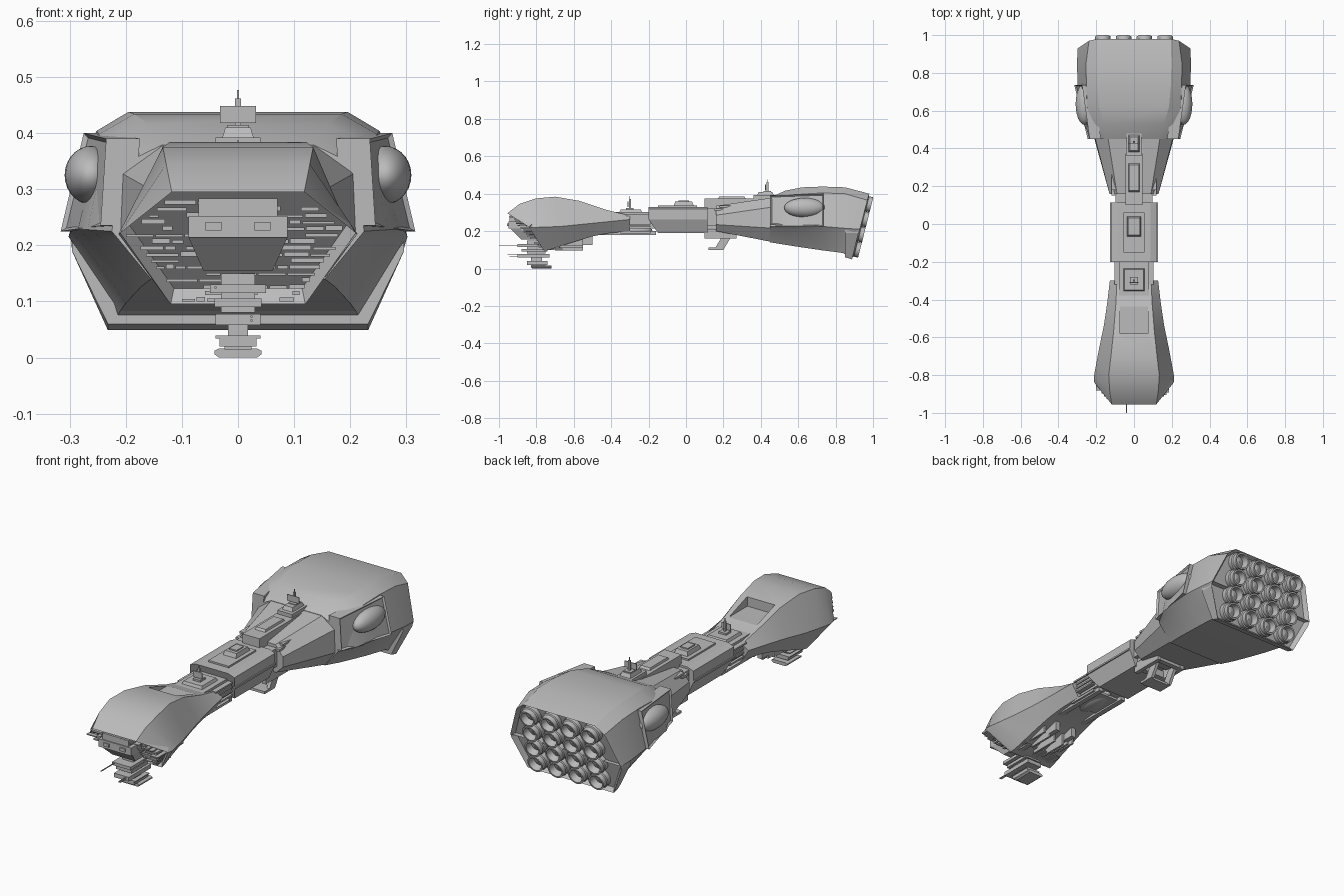
import bpy, bmesh, math, random
from mathutils import Vector, Matrix

if bpy.data.objects.get("Cube"):
    bpy.data.objects.remove(bpy.data.objects["Cube"])
random.seed(4)

grey = bpy.data.materials.new("hull grey")
grey.use_nodes = True
grey.diffuse_color = (0.5, 0.5, 0.5, 1)
grey.node_tree.nodes["Principled BSDF"].inputs["Base Color"].default_value = (0.5, 0.5, 0.5, 1)


def finish(name, bm, smooth=0):
    bmesh.ops.recalc_face_normals(bm, faces=bm.faces)
    mesh = bpy.data.meshes.new(name)
    bm.to_mesh(mesh)
    bm.free()
    obj = bpy.data.objects.new(name, mesh)
    bpy.context.collection.objects.link(obj)
    mesh.materials.append(grey)
    if smooth:
        bpy.ops.object.select_all(action='DESELECT')
        obj.select_set(True)
        bpy.context.view_layer.objects.active = obj
        bpy.ops.object.shade_smooth_by_angle(angle=math.radians(smooth))
    return obj


def loft(name, rails, inset_end=None, inset=0.02, depth=0.02, smooth=0):
    """Skin mirrored rails, listed from the top edge to the bottom edge."""
    bm = bmesh.new()
    rings = []
    for station in zip(*rails):
        half = [Vector(p) for p in station]
        other = [Vector((-p.x, p.y, p.z)) for p in reversed(half)]
        rings.append([bm.verts.new(p) for p in half + other])
    n = len(rings[0])
    for a, b in zip(rings, rings[1:]):
        for i in range(n):
            j = (i + 1) % n
            bm.faces.new((a[i], a[j], b[j], b[i]))
    caps = [bm.faces.new(rings[0]), bm.faces.new(rings[-1])]
    bmesh.ops.recalc_face_normals(bm, faces=bm.faces)
    if inset_end is not None:
        bmesh.ops.inset_region(bm, faces=[caps[inset_end]], thickness=inset, depth=0)
        bmesh.ops.translate(bm, verts=caps[inset_end].verts,
                            vec=-caps[inset_end].normal * depth)
    return finish(name, bm, smooth)


def block(name, x, y, z, taper=1.0, bm=None):
    """Box from (min, max) ranges; taper narrows the top."""
    own = bm is None
    bm = bm or bmesh.new()
    made = bmesh.ops.create_cube(bm, size=1)["verts"]
    for v in made:
        k = taper if v.co.z > 0 else 1
        v.co = Vector((sum(x) / 2 + v.co.x * k * (x[1] - x[0]),
                       sum(y) / 2 + v.co.y * k * (y[1] - y[0]),
                       sum(z) / 2 + v.co.z * (z[1] - z[0])))
    return finish(name, bm) if own else None


def wide(name, hw, y, z, taper=1.0):
    return block(name, (-hw, hw), y, z, taper)


def ellipsoid(name, centre, radii):
    bm = bmesh.new()
    bmesh.ops.create_uvsphere(bm, u_segments=24, v_segments=14, radius=1)
    bmesh.ops.transform(bm, matrix=Matrix.Translation(centre) @ Matrix.Diagonal((*radii, 1)), verts=bm.verts)
    return finish(name, bm, 60)


# Forward hull: smooth hump with a raked, recessed front
head = loft("forward_hull", [
    [(.118, -.955, .295), (.128, -.89, .345), (.134, -.8, .375), (.122, -.7, .384),
     (.108, -.57, .362), (.096, -.42, .312), (.09, -.3, .283)],
    [(.21, -.84, .222), (.213, -.81, .22), (.2, -.74, .222), (.185, -.66, .226),
     (.16, -.54, .238), (.142, -.42, .25), (.128, -.3, .262)],
    [(.12, -.76, .095), (.118, -.73, .1), (.114, -.67, .12), (.11, -.59, .145),
     (.104, -.5, .172), (.098, -.42, .188), (.09, -.3, .2)]],
    inset_end=0, inset=.012, depth=.03, smooth=25)

# Sunken panel behind the hump
cutter = wide("panel_cutter", .075, (-.58, -.385), (.318, .5))
cut = head.modifiers.new("panel", 'BOOLEAN')
cut.object = cutter
cut.solver = 'EXACT'
bpy.context.view_layer.objects.active = head
bpy.ops.object.modifier_apply(modifier="panel")
bpy.data.objects.remove(cutter)

# Front machinery: stacked bars following the rake
bm = bmesh.new()
z = .1
while z < .28:
    reach = .1 + (z - .1) * .8 if z < .215 else .2 - (z - .215) * 1.2
    face_y = -.755 - (z - .095) * .98
    x = -reach
    while x < reach:
        w = random.uniform(.012, .06)
        if random.random() < .8:
            block("", (x, min(x + w, reach)), (face_y - random.uniform(0, .02), face_y + .1),
                  (z, z + random.uniform(.004, .009)), bm=bm)
        x += w + .003
    z += .0115
finish("front_machinery", bm)
wide("bridge_upper", .07, (-.945, -.85), (.252, .283))
wide("bridge_window_band", .088, (-.95, -.85), (.214, .252))
loft("bridge_lower", [[(.088, -.94, .214), (.088, -.82, .214)],
                      [(.062, -.88, .155), (.062, -.78, .155)]])
for side in (-1, 1):
    for k in (.037, .05):
        block("bridge_window", (side * k - .008, side * k + .008), (-.956, -.94), (.226, .242))

# Hanging sensor mast under the bow: stacked plates
for hw, y0, y1, z0, z1 in ((.05, -.9, -.74, .115, .13), (.042, -.88, -.74, .09, .105),
                           (.03, -.85, -.75, .08, .15), (.04, -.9, -.73, .058, .078),
                           (.018, -.83, -.77, .03, .06), (.04, -.85, -.74, .034, .039),
                           (.033, -.85, -.74, .02, .034), (.024, -.83, -.75, .014, .022)):
    wide("mast_plate", hw, (y0, y1), (z0, z1))
loft("mast_foot", [[(.034, -.82, .016), (.034, -.72, .016)], [(.042, -.83, .012), (.042, -.72, .012)],
                   [(.042, -.83, .006), (.042, -.72, .006)], [(.034, -.82, 0), (.034, -.72, 0)]])
for x, y0, z in ((-.04, -1, .125), (.024, -.955, .073), (.024, -.945, .066)):
    block("probe", (x - .002, x + .002), (y0, -.84), (z - .002, z + .002))

# Neck links and the central block
wide("spine", .075, (-.35, .2), (.215, .29))
wide("front_link", .098, (-.31, -.19), (.235, .285))
wide("rear_link", .098, (.1, .18), (.23, .32))
loft("central_block", [[(.088, -.2, .33), (.088, .115, .33)], [(.12, -.2, .318), (.12, .115, .318)],
                       [(.12, -.2, .262), (.12, .115, .262)], [(.088, -.15, .19), (.088, .115, .19)]])
for side in (-1, 1):
    block("side_rail", sorted((side * .11, side * .126)), (-.2, .115), (.264, .272))
    for i in range(4):
        block("link_pipe", sorted((side * .08, side * .104)), (-.32, -.19), (.222 + .02 * i, .23 + .02 * i))
    block("belly_rail", sorted((side * .055, side * .08)), (-.55, -.16), (.18, .2))
    block("belly_step", sorted((side * .035, side * .06)), (-.66, -.5), (.125, .18))
    for i in range(3):
        block("belly_bar", sorted((side * (.02 + .03 * i), side * (.03 + .03 * i))),
              (-.7 + .02 * i, -.55), (.095 + .014 * i, .16))
ellipsoid("belly_tank", (0, -.29, .205), (.045, .11, .025))
wide("belly_cross_plate", .09, (-.35, -.19), (.188, .2))

# Deck boxes along the spine
wide("forward_deck", .08, (-.38, -.2), (.28, .302))
wide("forward_deck_step", .055, (-.355, -.235), (.302, .315), .9)
wide("central_deck", .055, (-.15, .06), (.33, .338))
wide("central_hatch", .036, (-.065, .04), (.338, .358), .85)
wide("central_hatch_lid", .02, (-.04, .015), (.358, .364))
wide("rear_deck", .046, (.1, .48), (.31, .374))
wide("rear_hatch", .028, (.17, .32), (.374, .384), .9)
wide("rear_deck_step", .04, (.36, .48), (.374, .392))
wide("rear_deck_cap", .028, (.38, .47), (.392, .41), .8)


def antenna(y, z, plate):
    wide("antenna_base", .02, (y - .02, y + .02), (z, z + .012))
    wide("antenna_post", .005, (y - .005, y + .005), (z, z + .06))
    wide("antenna_plate", plate, (y - .012, y - .008), (z + .016, z + .046))
    wide("antenna_whip", .0015, (y - .0015, y + .0015), (z + .04, z + .075))


antenna(-.3, .312, .024)
antenna(.435, .402, .032)

# Rear flare from the neck into the engine hull
loft("rear_flare", [
    [(.09, .16, .335), (.14, .47, .38)], [(.13, .16, .285), (.21, .47, .33)],
    [(.13, .16, .235), (.215, .47, .215)], [(.095, .16, .2), (.16, .47, .14)]])
for side in (-1, 1):
    for i in range(2):
        loft_y = .15 + .03 * i
        block("flare_vent", sorted((side * .08, side * .118)), (loft_y, loft_y + .15), (.31 + .016 * i, .32 + .016 * i))

# Engine hull with a chin flange and a recessed stern
loft("engine_hull", [
    [(.135, .45, .379), (.16, .53, .416), (.185, .62, .434), (.195, .73, .438), (.198, .85, .434), (.195, .98, .4)],
    [(.205, .45, .345), (.236, .53, .378), (.248, .62, .398), (.252, .73, .404), (.254, .85, .4), (.238, .97, .365)],
    [(.225, .45, .225), (.268, .53, .228), (.285, .62, .228), (.298, .73, .225), (.302, .85, .215), (.298, .93, .21)],
    [(.215, .45, .213), (.24, .53, .211), (.262, .62, .207), (.275, .73, .2), (.285, .85, .192), (.294, .92, .19)],
    [(.155, .45, .14), (.172, .53, .127), (.185, .62, .113), (.2, .73, .097), (.21, .84, .083), (.23, .888, .05)]],
    inset_end=1, inset=.015, depth=.02, smooth=25)
loft("chin_flange", [
    [(.296, .85, .212), (.297, .93, .212)], [(.296, .85, .19), (.296, .922, .19)],
    [(.232, .85, .06), (.232, .888, .049)], [(.2, .85, .06), (.2, .888, .049)]],
    inset_end=1, inset=.015, depth=.03)

# Side sensor blisters on framed panels
for side in (-1, 1):
    bm = bmesh.new()
    panel = [(.215, .45, .39), (.225, .45, .235), (.296, .735, .225), (.255, .735, .4)]
    outer = [bm.verts.new((side * (x + .02), y, z)) for x, y, z in panel]
    inner = [bm.verts.new((side * (x - .04), y, z)) for x, y, z in panel]
    front = bm.faces.new(outer)
    bm.faces.new(inner)
    for i in range(4):
        bm.faces.new((outer[i], outer[i - 1], inner[i - 1], inner[i]))
    bmesh.ops.recalc_face_normals(bm, faces=bm.faces)
    bmesh.ops.inset_region(bm, faces=[front], thickness=.01, depth=0)
    bmesh.ops.translate(bm, verts=front.verts, vec=-front.normal * .008)
    finish("blister_panel", bm)
    ellipsoid("sensor_blister", (side * .262, .635, .325), (.047, .11, .052))

# Stern engine nozzles, four by four, turned on a lathe profile
profile = [(.046, -.02), (.046, .018), (.041, .022), (.041, .045), (.033, .045), (.027, .012), (.001, .02)]
tilt = Matrix.Rotation(math.radians(-90 - 14), 4, 'X')
for row in range(4):
    for col in range(4):
        bm = bmesh.new()
        verts = [bm.verts.new((r, 0, h)) for r, h in profile]
        edges = [bm.edges.new(pair) for pair in zip(verts, verts[1:])]
        bmesh.ops.spin(bm, geom=verts + edges, cent=(0, 0, 0), axis=(0, 0, 1), angle=math.tau, steps=20)
        bmesh.ops.remove_doubles(bm, verts=bm.verts, dist=.0005)
        at = Vector(((col - 1.5) * .11, .948 - row * .0205, .352 - row * .081))
        bmesh.ops.transform(bm, matrix=Matrix.Translation(at) @ tilt, verts=bm.verts)
        finish("engine_nozzle", bm, 35)

# Underside docking frame
for side in (-1, 1):
    block("frame_beam", sorted((side * .06, side * .08)), (.1, .27), (.16, .21))
    bm = bmesh.new()
    block("", sorted((side * .045, side * .06)), (.15, .2), (.1, .18), bm=bm)
    for v in bm.verts:
        v.co.y += (v.co.z - .1) * .6
    finish("frame_strut", bm)
for y in (.12, .24):
    wide("frame_cross", .08, (y, y + .025), (.165, .2))
wide("frame_foot", .06, (.12, .19), (.1, .112))
